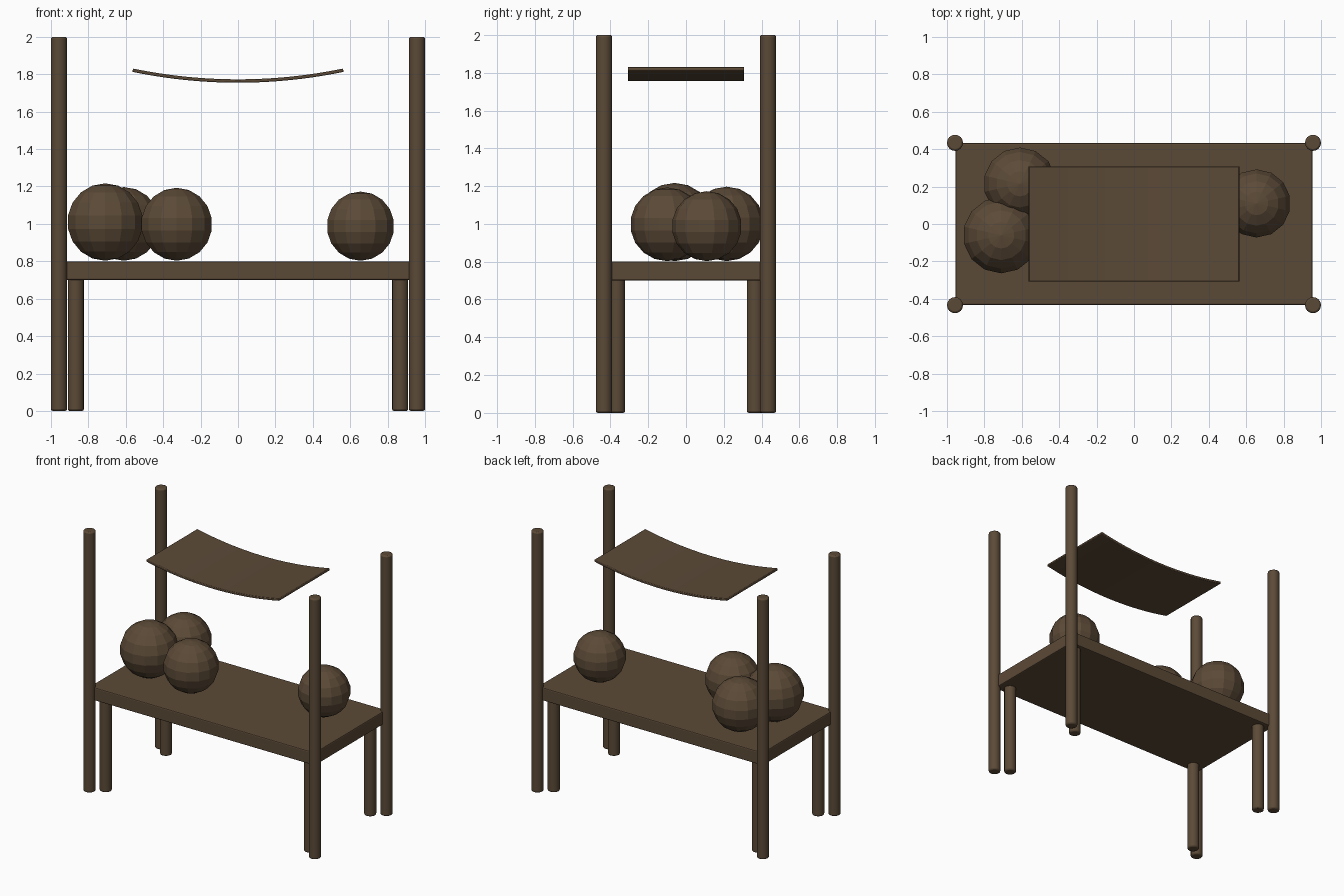
import bpy
import bmesh
import math
from mathutils import Matrix

cube = bpy.data.objects.get("Cube")
if cube:
    bpy.data.objects.remove(cube, do_unlink=True)

# One wood colour for every part
wood = bpy.data.materials.new("dark brown wood")
wood.use_nodes = True
colour = (0.105, 0.068, 0.038, 1)
wood.diffuse_color = colour
bsdf = next(n for n in wood.node_tree.nodes if n.type == "BSDF_PRINCIPLED")
bsdf.inputs["Base Color"].default_value = colour
bsdf.inputs["Roughness"].default_value = 0.8


def finish(name, bm, location, bevel=0, smooth=False):
    """Turn a bmesh into a named object with rounded edges."""
    mesh = bpy.data.meshes.new(name)
    bmesh.ops.recalc_face_normals(bm, faces=bm.faces)
    bm.to_mesh(mesh)
    bm.free()
    mesh.materials.append(wood)
    obj = bpy.data.objects.new(name, mesh)
    bpy.context.collection.objects.link(obj)
    obj.location = location
    if bevel:
        mod = obj.modifiers.new("rounded edges", "BEVEL")
        mod.width = bevel
        mod.segments = 2
        mod.limit_method = "ANGLE"
        mod.angle_limit = math.radians(40)
    if smooth:
        bpy.ops.object.select_all(action="DESELECT")
        obj.select_set(True)
        bpy.context.view_layer.objects.active = obj
        bpy.ops.object.shade_smooth_by_angle(angle=math.radians(35))
    return obj


def pole(name, x, y, height, radius=0.043):
    bm = bmesh.new()
    bmesh.ops.create_cone(bm, cap_ends=True, segments=16, radius1=radius,
                          radius2=radius, depth=height)
    finish(name, bm, (x, y, height / 2), 0.01, True)


# Tall corner posts, each with a short leg tucked inside it
for x_side, x_name in ((1, "left"), (-1, "right")):
    for y_side, y_name in ((-1, "front"), (1, "back")):
        pole(f"{y_name}_{x_name}_post", x_side * 0.957, y_side * 0.434, 2.0)
        pole(f"{y_name}_{x_name}_leg", x_side * 0.867, y_side * 0.365, 0.72)

# Table top
bm = bmesh.new()
bmesh.ops.create_cube(bm, size=1, matrix=Matrix.Diagonal((1.91, 0.866, 0.10, 1)))
finish("table_top", bm, (0, 0, 0.75), 0.008)

# Sagging canopy: an arc strip across x, thickened and extruded along y
half_width, half_depth, sag, thick, steps = 0.565, 0.308, 0.058, 0.018, 20
arc_radius = (half_width ** 2 + sag ** 2) / (2 * sag)
half_angle = math.asin(half_width / arc_radius)
angles = [half_angle * (2 * i / steps - 1) for i in range(steps + 1)]
outline = [(arc_radius, a) for a in angles]
outline += [(arc_radius - thick, a) for a in reversed(angles)]
bm = bmesh.new()
profile = bm.faces.new([
    bm.verts.new((r * math.sin(a), -half_depth, arc_radius - r * math.cos(a)))
    for r, a in outline])
extruded = bmesh.ops.extrude_face_region(bm, geom=[profile])
bmesh.ops.translate(
    bm, vec=(0, 2 * half_depth, 0),
    verts=[v for v in extruded["geom"] if isinstance(v, bmesh.types.BMVert)])
finish("canopy", bm, (0, 0, 1.755), 0.004, True)

# Faceted balls resting on the table: x, y, radius
balls = {
    "large_ball": (-0.71, -0.06, 0.207),
    "back_ball": (-0.61, 0.215, 0.197),
    "front_ball": (-0.328, -0.10, 0.195),
    "small_ball": (0.655, 0.11, 0.185),
}
for name, (x, y, radius) in balls.items():
    bm = bmesh.new()
    bmesh.ops.create_uvsphere(bm, u_segments=14, v_segments=9, radius=radius)
    finish(name, bm, (x, y, 0.803 + radius))
